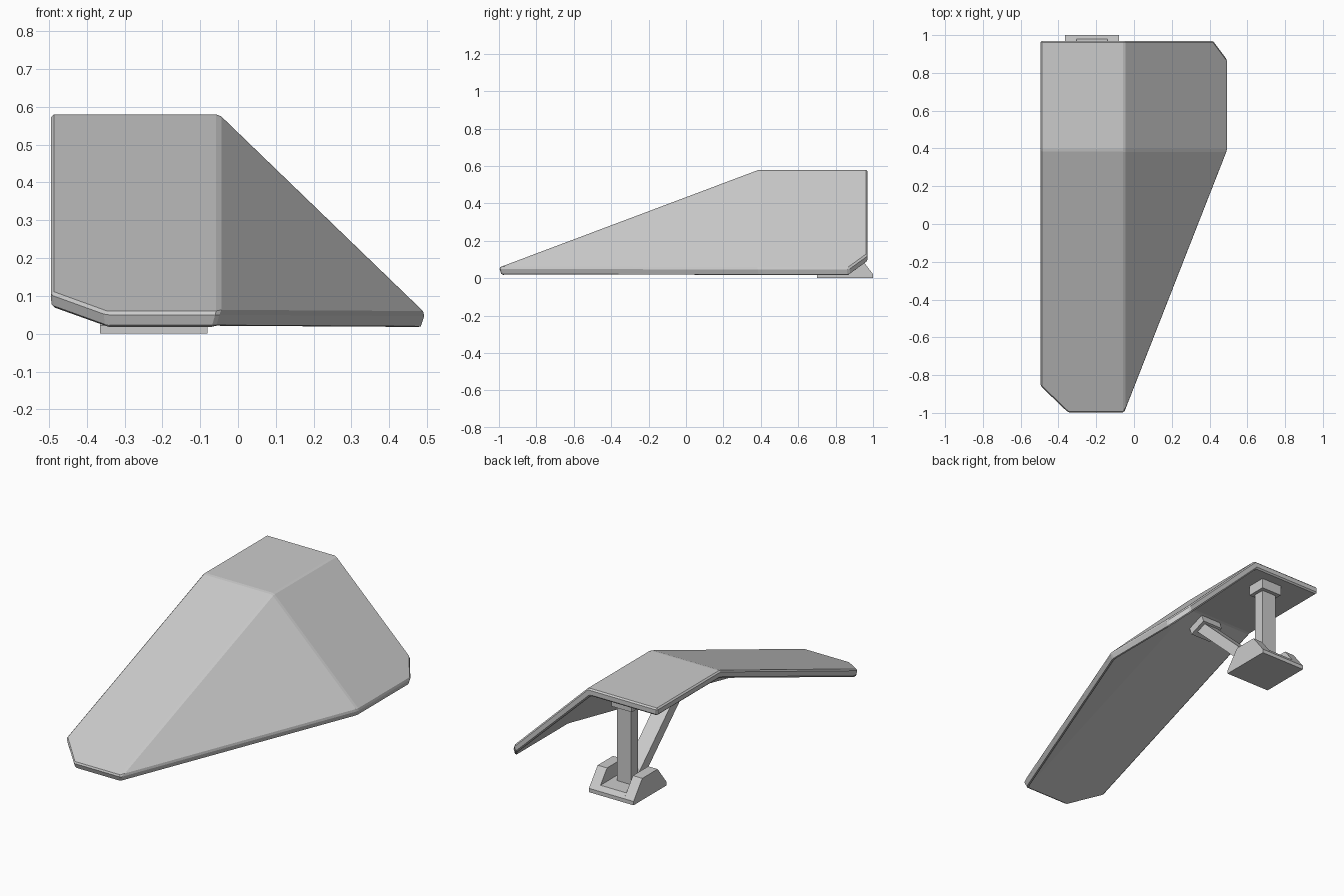
import bpy, bmesh
from mathutils import Vector, Matrix

if "Cube" in bpy.data.objects:
    bpy.data.objects.remove(bpy.data.objects["Cube"])


def add_mesh(name, verts, faces, bevel=0.0):
    me = bpy.data.meshes.new(name)
    me.from_pydata([tuple(v) for v in verts], [], faces)
    bm = bmesh.new()
    bm.from_mesh(me)
    bmesh.ops.recalc_face_normals(bm, faces=bm.faces)
    bm.to_mesh(me)
    bm.free()
    ob = bpy.data.objects.new(name, me)
    bpy.context.collection.objects.link(ob)
    if bevel:
        m = ob.modifiers.new("bevel", 'BEVEL')
        m.width, m.segments = bevel, 1
        m.limit_method, m.angle_limit = 'ANGLE', 0.17
    return ob


def prism_x(name, profile, x0, x1):
    """Extrude a (y, z) profile along x."""
    n = len(profile)
    verts = [(x, y, z) for x in (x0, x1) for y, z in profile]
    faces = [tuple(range(n)), tuple(range(n, 2 * n))]
    faces += [(i, (i + 1) % n, (i + 1) % n + n, i + n) for i in range(n)]
    return add_mesh(name, verts, faces)


def bar(name, a, b, width, depth):
    """Box running from a to b in the yz plane, width along x."""
    a, b = Vector(a), Vector(b)
    axis = (b - a).normalized()
    u = Vector((width / 2, 0, 0))
    v = axis.cross(Vector((1, 0, 0))) * depth / 2
    verts = [p + u * i + v * j for p in (a, b)
             for i, j in ((-1, -1), (1, -1), (1, 1), (-1, 1))]
    faces = [(0, 1, 2, 3), (4, 5, 6, 7)]
    faces += [(i, (i + 1) % 4, (i + 1) % 4 + 4, i + 4) for i in range(4)]
    return add_mesh(name, verts, faces)


# Folded canopy shell: height falls off past the two ridge lines
RX, RY, TOP = -0.05, 0.39, 0.58


def height(x, y):
    return TOP - 0.965 * max(0, x - RX) - 0.376 * max(0, RY - y)


plan = [(-0.495, 0.97), (-0.495, RY), (-0.495, -0.86), (-0.35, -1), (RX, -1),
        (0.495, RY), (0.495, 0.87), (0.42, 0.97), (RX, 0.97), (RX, RY)]
# inward shift of the underside at each point
shift = [(0, 0), (0, 0.007), (0.002, 0.012), (0.004, 0.015), (-0.012, 0.015),
         (-0.014, 0.007), (-0.014, 0), (-0.012, 0), (-0.016, 0), (-0.016, 0.007)]
outer = [(x, y, height(x, y)) for x, y in plan]
inner = [(x + dx, y + dy, z - 0.042) for (x, y, z), (dx, dy) in zip(outer, shift)]
panels = [(0, 1, 9, 8), (8, 9, 5, 6, 7), (9, 4, 5), (1, 2, 3, 4, 9)]
faces = panels + [tuple(i + 10 for i in reversed(f)) for f in panels]
faces += [(i, (i + 1) % 9, (i + 1) % 9 + 10, i + 10) for i in range(9)]
add_mesh("canopy_shell", outer + inner, faces, bevel=0.008)

# Foot: base slab with two sloped cheeks leaving a channel
cheek = [(0.70, 0), (1.0, 0), (1.0, 0.022), (0.92, 0.125), (0.78, 0.125), (0.70, 0.022)]
slab = [(0.70, 0), (1.0, 0), (1.0, 0.022), (0.98, 0.048), (0.72, 0.048), (0.70, 0.022)]
prism_x("foot_cheek_left", cheek, -0.365, -0.305)
prism_x("foot_cheek_right", cheek, -0.14, -0.08)
prism_x("foot_base", slab, -0.305, -0.14)

# Upright post and its cap plate under the flat top
CX = -0.222
bar("post", (CX, 0.85, 0.03), (CX, 0.85, 0.50), 0.09, 0.065)
bar("post_cap", (CX, 0.85, 0.48), (CX, 0.85, 0.545), 0.13, 0.11)

# Diagonal strut and its mounting plate under the sloping front panel
bar("strut", (CX, 0.80, 0.06), (CX, 0.345, 0.49), 0.09, 0.06)
n = Vector((0, -0.352, 0.936))
p = Vector((CX, 0.335, height(CX, 0.335) - 0.04))
bar("strut_cap", p - n * 0.05, p + n * 0.005, 0.13, 0.11)
